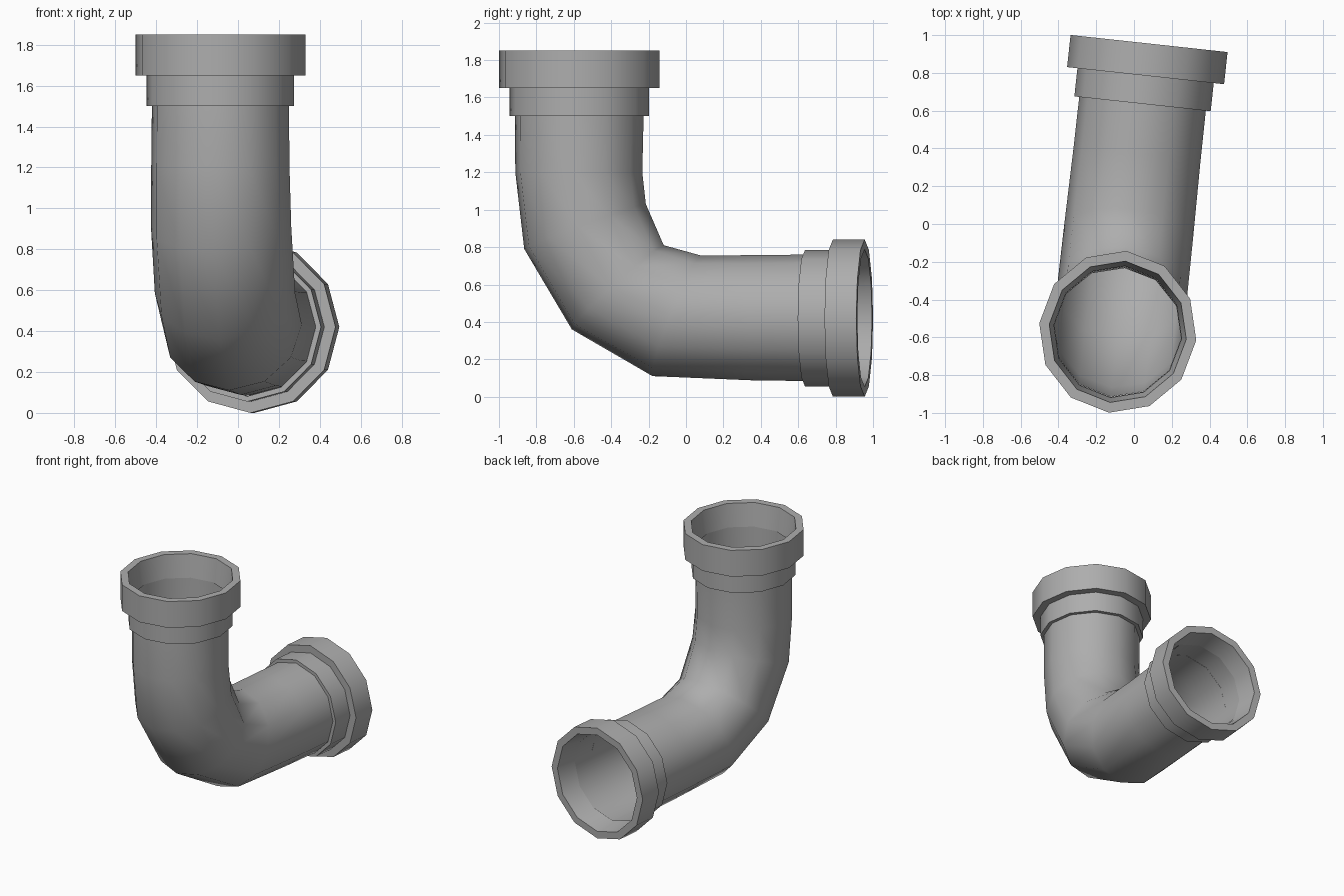
import bpy, bmesh, math
from mathutils import Vector

cube = bpy.data.objects.get("Cube")
if cube:
    bpy.data.objects.remove(cube, do_unlink=True)

SIDES = 12
TURN = math.radians(-6.2)      # the whole elbow is turned slightly about z

grey = bpy.data.materials.new("pipe grey")
grey.use_nodes = True
grey.diffuse_color = (0.42, 0.42, 0.42, 1)
grey.node_tree.nodes["Principled BSDF"].inputs["Base Color"].default_value = grey.diffuse_color


def loft(name, rings):
    """Skin twelve-sided rings given as (centre, in-plane radius vector, side radius)."""
    bm = bmesh.new()
    loops = []
    for centre, up, side in rings:
        loop = []
        for k in range(SIDES):
            a = 2 * math.pi * k / SIDES
            loop.append(bm.verts.new(centre + up * math.sin(a) + Vector((side * math.cos(a), 0, 0))))
        loops.append(loop)
    for a, b in zip(loops, loops[1:]):
        for k in range(SIDES):
            n = (k + 1) % SIDES
            bm.faces.new((a[k], a[n], b[n], b[k]))
    mesh = bpy.data.meshes.new(name)
    bm.to_mesh(mesh)
    bm.free()
    mesh.materials.append(grey)
    obj = bpy.data.objects.new(name, mesh)
    bpy.context.collection.objects.link(obj)
    obj.rotation_euler.z = TURN
    obj.location.x = -0.024
    bpy.ops.object.select_all(action='DESELECT')
    obj.select_set(True)
    bpy.context.view_layer.objects.active = obj
    bpy.ops.object.shade_smooth_by_angle(angle=math.radians(50))
    return obj


# Bent pipe: outer and inner bend points (y, z) and side radius of each ring
bend = [((-0.92, 1.68), (-0.228, 1.68), 0.337),
        ((-0.92, 1.5), (-0.228, 1.5), 0.337),
        ((-0.918, 1.2), (-0.235, 1.2), 0.34),
        ((-0.87, 0.79), (-0.216, 1.03), 0.345),
        ((-0.614, 0.36), (-0.12, 0.81), 0.345),
        ((-0.18, 0.11), (0.08, 0.755), 0.343),
        ((0.35, 0.088), (0.38, 0.757), 0.338),
        ((0.64, 0.084), (0.64, 0.76), 0.337),
        ((0.81, 0.084), (0.81, 0.76), 0.337)]
rings = []
for outer, inner, side in bend:
    o, i = Vector((0, *outer)), Vector((0, *inner))
    rings.append(((o + i) / 2, (i - o) / 2, side))
loft("bent_pipe", rings)


# Sockets: collar, wide lip, flat rim and tapered bore
def socket(name, start, axis, up, lip, stretch):
    profile = [(0, 0.337), (0, 0.363), (0.15, 0.363), (0.15, 0.418),
               (lip, 0.418), (lip, 0.365), (0.15, 0.34)]
    loft(name, [(start + axis * d, up * r * stretch, r) for d, r in profile])


Y, Z = Vector((0, 1, 0)), Vector((0, 0, 1))
socket("top_socket", Vector((0, -0.574, 1.5)), Z, Y, 0.35, 1.03)
socket("back_socket", Vector((0, 0.64, 0.42)), Y, Z, 0.321, 1.005)
